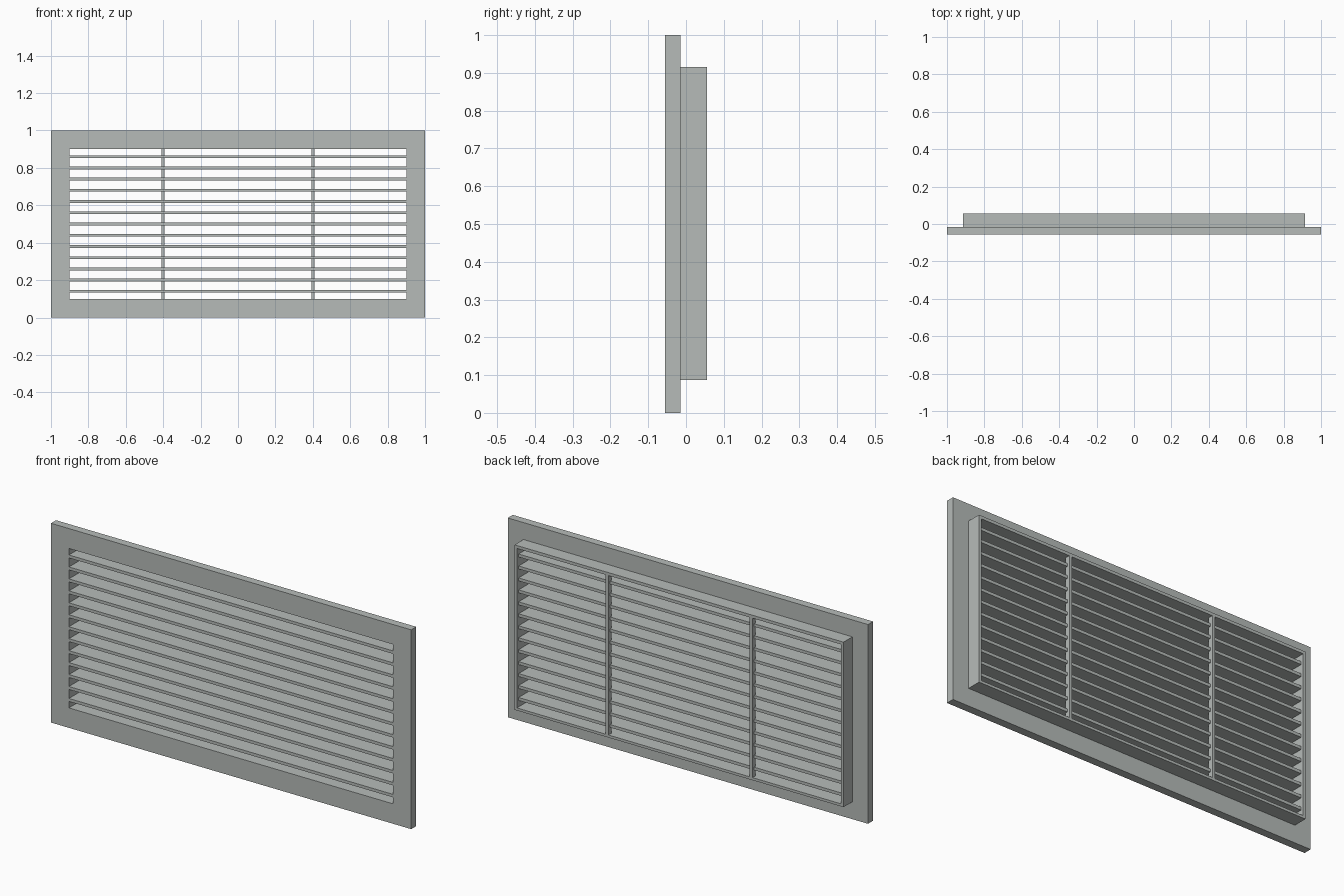
import bpy
import bmesh

if "Cube" in bpy.data.objects:
    bpy.data.objects.remove(bpy.data.objects["Cube"])

grey = bpy.data.materials.new("light_grey_metal")
grey.diffuse_color = (0.47, 0.50, 0.485, 1)
grey.use_nodes = True
grey.node_tree.nodes["Principled BSDF"].inputs["Base Color"].default_value = grey.diffuse_color


def finish(name, bm):
    bmesh.ops.recalc_face_normals(bm, faces=bm.faces)
    mesh = bpy.data.meshes.new(name)
    bm.to_mesh(mesh)
    bm.free()
    mesh.materials.append(grey)
    bpy.context.collection.objects.link(bpy.data.objects.new(name, mesh))


def box(name, x0, x1, y0, y1, z0, z1):
    bm = bmesh.new()
    bmesh.ops.create_cube(bm, size=1)
    for v in bm.verts:
        v.co = (x1 if v.co.x > 0 else x0,
                y1 if v.co.y > 0 else y0,
                z1 if v.co.z > 0 else z0)
    finish(name, bm)


def frame(name, outer, inner, y0, y1):
    """Rectangular ring; outer and inner are (half width, bottom, top)."""
    bm = bmesh.new()

    def loop(size, y):
        w, b, t = size
        return [bm.verts.new(c) for c in
                ((-w, y, b), (w, y, b), (w, y, t), (-w, y, t))]

    rings = [loop(outer, y0), loop(outer, y1), loop(inner, y1), loop(inner, y0)]
    for k in range(4):
        a, b = rings[k], rings[(k + 1) % 4]
        for i in range(4):
            j = (i + 1) % 4
            bm.faces.new((a[i], a[j], b[j], b[i]))
    finish(name, bm)


FRONT, STEP, BACK = -0.055, -0.015, 0.055
opening = (0.9, 0.1, 0.9)

# Face plate and the collar behind it
frame("face_plate", (1.0, 0.0, 1.0), opening, FRONT, STEP)
frame("rear_collar", (0.913, 0.087, 0.915), opening, STEP, BACK)

# Thirteen horizontal blades, flush with the face
for i in range(13):
    z = 0.14 + 0.06 * i
    box(f"blade_{i + 1}", -0.9, 0.9, FRONT, 0.042, z - 0.0075, z + 0.0075)

# Two upright stiffeners at the back
for side, x in (("left", -0.4), ("right", 0.4)):
    box(f"{side}_stiffener", x - 0.008, x + 0.008, 0.03, BACK, 0.1, 0.9)
